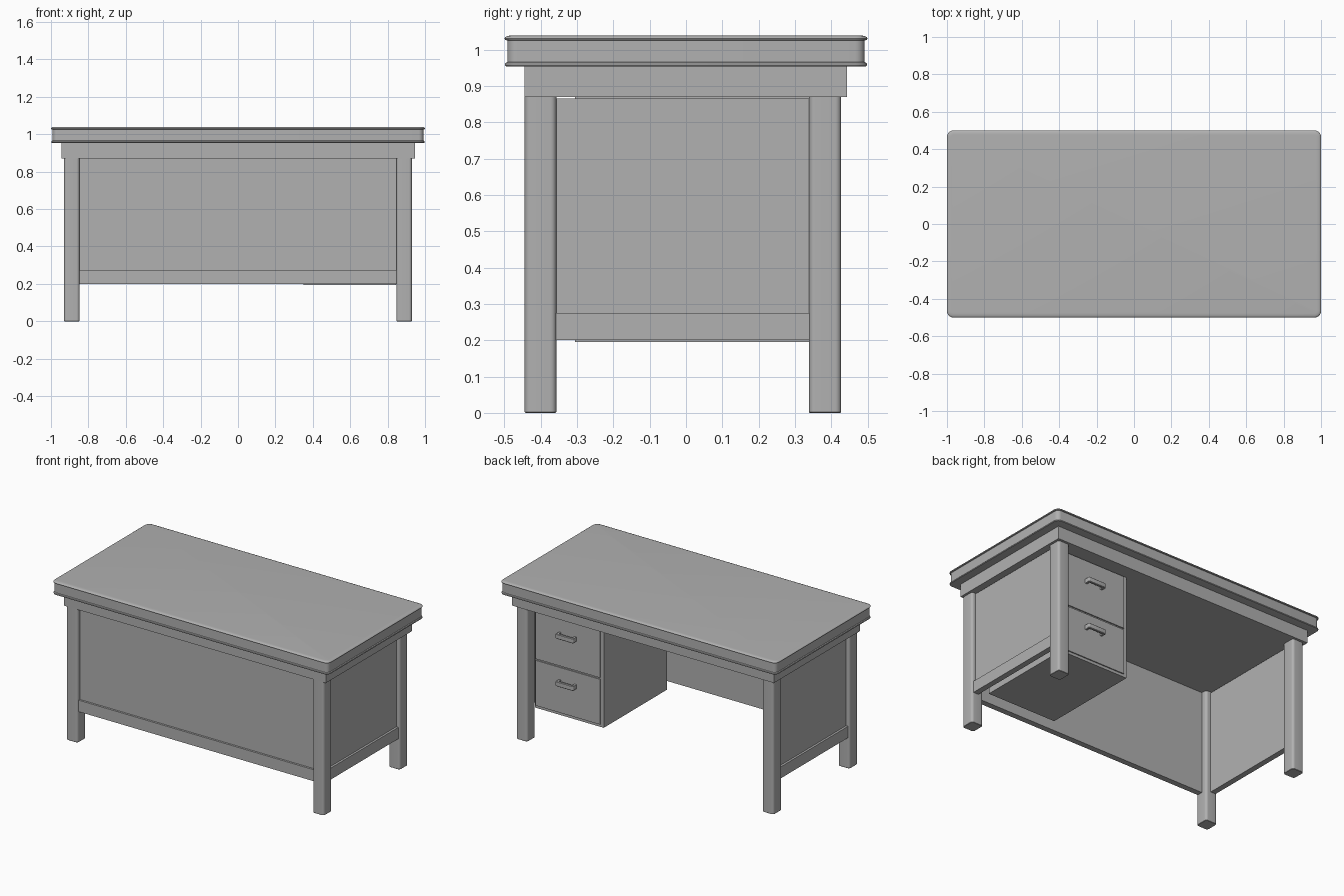
import bpy, bmesh, math

cube = bpy.data.objects.get("Cube")
if cube:
    bpy.data.objects.remove(cube, do_unlink=True)

grey = bpy.data.materials.new("plain grey")
grey.use_nodes = True
grey.diffuse_color = (0.44, 0.44, 0.44, 1)
grey.node_tree.nodes["Principled BSDF"].inputs["Base Color"].default_value = (0.44, 0.44, 0.44, 1)


def finish(name, bm, smooth=False):
    """Turn a bmesh into a named grey object."""
    bmesh.ops.recalc_face_normals(bm, faces=bm.faces)
    mesh = bpy.data.meshes.new(name)
    bm.to_mesh(mesh)
    bm.free()
    mesh.materials.append(grey)
    obj = bpy.data.objects.new(name, mesh)
    bpy.context.collection.objects.link(obj)
    if smooth:
        bpy.ops.object.select_all(action='DESELECT')
        obj.select_set(True)
        bpy.context.view_layer.objects.active = obj
        bpy.ops.object.shade_smooth_by_angle(angle=math.radians(35))
    return obj


def box(name, x0, x1, y0, y1, z0, z1):
    bm = bmesh.new()
    bmesh.ops.create_cube(bm, size=1)
    for v in bm.verts:
        v.co = ((x0 + x1) / 2 + v.co.x * (x1 - x0),
                (y0 + y1) / 2 + v.co.y * (y1 - y0),
                (z0 + z1) / 2 + v.co.z * (z1 - z0))
    return finish(name, bm)


def rounded_slab(name, x0, x1, y0, y1, radius, profile, steps=6):
    """Rounded rectangle swept up a profile of (inset, height) pairs."""
    bm = bmesh.new()
    cx, cy = (x0 + x1) / 2, (y0 + y1) / 2
    hx, hy = (x1 - x0) / 2 - radius, (y1 - y0) / 2 - radius
    rings = []
    for inset, z in profile:
        ring = []
        for corner, (sx, sy) in enumerate([(1, 1), (-1, 1), (-1, -1), (1, -1)]):
            for i in range(steps + 1):
                a = (corner + i / steps) * math.pi / 2
                r = radius - inset
                ring.append(bm.verts.new((cx + sx * hx + r * math.cos(a),
                                          cy + sy * hy + r * math.sin(a), z)))
        rings.append(ring)
    n = len(rings[0])
    for low, high in zip(rings, rings[1:]):
        for i in range(n):
            j = (i + 1) % n
            bm.faces.new((low[i], low[j], high[j], high[i]))
    bm.faces.new(rings[0])
    bm.faces.new(rings[-1])
    return finish(name, bm, smooth=True)


# Table top with a lip above and below a flat band
rounded_slab("table_top", -1, 1, -0.5, 0.5, 0.035, [
    (0.015, 0.953), (0.004, 0.954), (0.001, 0.958), (0.003, 0.963),
    (0.008, 0.966), (0.008, 1.025), (0.002, 1.027), (0, 1.031),
    (0.003, 1.035), (0.010, 1.038), (0.022, 1.039)])

# Apron under the top
box("apron", -0.945, 0.945, -0.444, 0.443, 0.87, 0.955)

# Legs with rounded corners
for side, sx in (("left", 1), ("right", -1)):
    for end, y0, y1 in (("front", -0.444, -0.357), ("back", 0.339, 0.427)):
        xs = sorted((sx * 0.847, sx * 0.93))
        rounded_slab(f"{end}_{side}_leg", *xs, y0, y1, 0.016,
                     [(0.002, 0), (0, 0.002), (0, 0.875)])

# Side panels with a lower rail
for side, sx in (("left", 1), ("right", -1)):
    panel = sorted((sx * 0.882, sx * 0.905))
    rail = sorted((sx * 0.882, sx * 0.919))
    box(f"{side}_panel", *panel, -0.37, 0.35, 0.2, 0.865)
    box(f"{side}_rail", *rail, -0.37, 0.35, 0.2, 0.275)

# Front panel with a lower rail
box("front_panel", -0.86, 0.86, -0.42, -0.395, 0.2, 0.872)
box("front_rail", -0.86, 0.86, -0.433, -0.395, 0.2, 0.275)

# Drawer pedestal, opening to the back
box("pedestal", 0.35, 0.846, -0.305, 0.348, 0.195, 0.872)
for label, z0, z1, grip in (("lower", 0.213, 0.508, 0.415),
                            ("upper", 0.518, 0.864, 0.725)):
    box(f"{label}_drawer_front", 0.372, 0.838, 0.34, 0.355, z0, z1)
    # Pull: a rounded bar on two posts
    rounded_slab(f"{label}_handle_bar", 0.54, 0.67, 0.376, 0.392, 0.007,
                 [(0.003, grip - 0.016), (0, grip - 0.013),
                  (0, grip + 0.013), (0.003, grip + 0.016)], steps=4)
    for post, x in (("right", 0.542), ("left", 0.654)):
        box(f"{label}_handle_{post}_post", x, x + 0.014, 0.35, 0.384,
            grip - 0.014, grip + 0.014)
